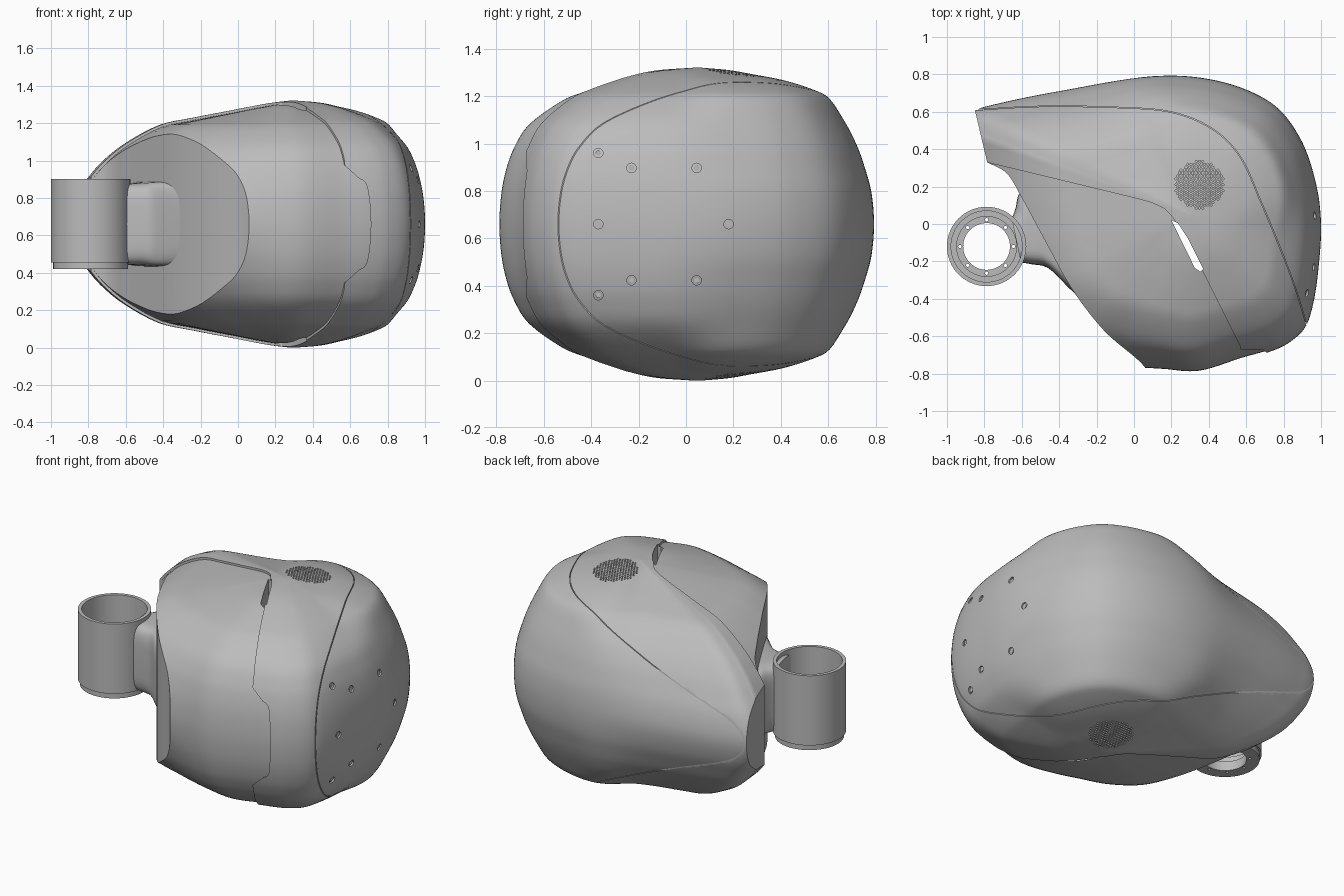
import bpy, bmesh, math
from mathutils import Vector, Matrix

if "Cube" in bpy.data.objects:
    bpy.data.objects.remove(bpy.data.objects["Cube"])

MID = 0.66
CENTRE = Vector((0.3, 0.05))
grey = bpy.data.materials.new("satin grey")
grey.use_nodes = True
grey.diffuse_color = (0.5, 0.5, 0.5, 1)
grey.node_tree.nodes["Principled BSDF"].inputs["Base Color"].default_value = (0.5, 0.5, 0.5, 1)


def spline(points, steps=8):
    """Smooth open curve through points."""
    p = [Vector(q) for q in points]
    p = [2 * p[0] - p[1]] + p + [2 * p[-1] - p[-2]]
    out = []
    for a, b, c, d in zip(p, p[1:], p[2:], p[3:]):
        for i in range(steps):
            t = i / steps
            out.append(0.5 * (2 * b + (c - a) * t + (2 * a - 5 * b + 4 * c - d) * t * t
                              + (3 * b - a - 3 * c + d) * t ** 3))
    return out + [p[-2]]


def finish(bm, name):
    bmesh.ops.recalc_face_normals(bm, faces=bm.faces)
    mesh = bpy.data.meshes.new(name)
    bm.to_mesh(mesh)
    bm.free()
    obj = bpy.data.objects.new(name, mesh)
    bpy.context.collection.objects.link(obj)
    mesh.materials.append(grey)
    return obj


def loft(name, rings):
    """Closed skin through rings of equal point count."""
    bm = bmesh.new()
    loops = [[bm.verts.new(p) for p in ring] for ring in rings]
    n = len(loops[0])
    for a, b in zip(loops, loops[1:]):
        for i in range(n):
            j = (i + 1) % n
            bm.faces.new((a[i], a[j], b[j], b[i]))
    bm.faces.new(loops[0])
    bm.faces.new(loops[-1])
    return finish(bm, name)


def prism(name, outline, low=-1, high=2, upright=False):
    """Outline extruded along z, or along y when upright."""
    place = (lambda p, h: (p[0], h, p[1])) if upright else (lambda p, h: (p[0], p[1], h))
    return loft(name, [[place(p, h) for p in outline] for h in (low, high)])


def cylinders(name, items, sides):
    """Many cylinders in one mesh: (centre, radius, depth, axis)."""
    bm = bmesh.new()
    for centre, radius, depth, axis in items:
        turn = Vector((0, 0, 1)).rotation_difference(Vector(axis)).to_matrix().to_4x4()
        bmesh.ops.create_cone(bm, cap_ends=True, segments=sides, radius1=radius, radius2=radius,
                              depth=depth, matrix=Matrix.Translation(centre) @ turn)
    return finish(bm, name)


def boolean(obj, cutter, op="DIFFERENCE", keep=False):
    mod = obj.modifiers.new("cut", "BOOLEAN")
    mod.operation, mod.object, mod.solver = op, cutter, "EXACT"
    bpy.context.view_layer.objects.active = obj
    bpy.ops.object.modifier_apply(modifier=mod.name)
    if not keep:
        bpy.data.objects.remove(cutter)


def smooth(obj, angle=30):
    bpy.ops.object.select_all(action="DESELECT")
    obj.select_set(True)
    bpy.context.view_layer.objects.active = obj
    bpy.ops.object.shade_smooth_by_angle(angle=math.radians(angle))


def ease(x):
    x = min(1, max(0, x))
    return x * x * (3 - 2 * x)


# Plan outline of the whole shell, and the vertical cut at the arm
PLAN = [(-.92, .5), (-.86, .6), (-.7, .65), (-.4, .71), (.1, .79), (.45, .765), (.73, .65),
        (.885, .465), (.97, .23), (1, 0), (.985, -.25), (.955, -.44), (.91, -.56), (.82, -.64),
        (.72, -.685), (.58, -.725), (.35, -.795), (.15, -.785), (-.1, -.765), (-.42, -.71),
        (-.68, -.54), (-.81, -.25), (-.87, .05), (-.9, .3), (-.92, .5)]
outline = spline(PLAN)[:-1]
arm_cut = spline([(.1, -.83), (.03, -.735), (-.16, -.57), (-.33, -.35), (-.47, -.1), (-.6, .14),
                  (-.68, .27), (-.785, .33)]) \
    + [Vector(p) for p in ((-.857, .635), (-1.2, .635), (-1.2, -1.2), (.1, -1.2))]

# Plan scale at each height, for the back right corner, the front and the arm end
LEVELS = (0, .2, .36, .5, .65, .8, .86, .92, .96, .985, 1)
DOMED = (1, .985, .945, .9, .835, .755, .66, .49, .3, .17, .02)
FRONT = (1, .99, .965, .925, .85, .69, .58, .43, .31, .19, .02)
ARM_END = (1, .97, .91, .845, .745, .595, .45, .28, .17, .09, .02)


def profile(scales):
    upper = list(zip(scales, LEVELS))
    return spline([(s, -t) for s, t in reversed(upper[1:])] + upper, 4)


def shell(name, plan=1.0, tall=1.0):
    rings = []
    for dome, front, end in zip(profile(DOMED), profile(FRONT), profile(ARM_END)):
        ring = []
        for p in outline:
            d = p - CENTRE
            u = d.normalized()
            w = ease((0.6 * u.x + 0.8 * u.y - 0.35) / 0.5)
            v = ease(-1.15 * u.x)
            q = CENTRE + d * plan * (w * dome.x + (1 - w) * (v * end.x + (1 - v) * front.x))
            ring.append((q.x, q.y, MID + MID * tall * dome.y))
        rings.append(ring)
    obj = loft(name, rings)
    boolean(obj, prism("arm_cutter", arm_cut))
    return obj


# Outer panels split along plan seams, over a slightly smaller front cover
REAR_SEAM = [(-.87, .61), (-.5, .63), (-.1, .625), (.2, .6), (.42, .51), (.57, .36),
             (.68, .12), (.78, -.12), (.86, -.33), (.925, -.54)]
seam = spline(REAR_SEAM)
gap = Vector((-.003, -.003))
lip = [(-1.2, .44), (-.78, .328), (.02, .135)] + spline([(.1, .112), (.17, .075), (.23, 0), (.32, -.16)]) \
    + [(.57, -.66), (.6, -1)]
housing_plan = lip + [(1.1, -1), (1, -.62)] + [p + gap for p in reversed(seam)] + [(-1.2, .607)]
rear_plan = [(-1.2, .61)] + list(seam) + [(1.2, -.62), (1.2, 1.2), (-1.2, 1.2)]

front_cover = shell("front_cover", 0.987, 0.98)
housing = shell("middle_housing")
boolean(housing, prism("housing_region", housing_plan), "INTERSECT")
rear_shell = shell("rear_shell")
boolean(rear_shell, prism("rear_region", rear_plan), "INTERSECT")

# Stepped notch in the front lip of the housing
notch = spline([(.55, .99), (.585, .96), (.64, .91), (.69, .86), (.71, .66),
                (.69, .46), (.64, .41), (.585, .36), (.55, .33)]) + [Vector((.3, .33)), Vector((.3, .99))]
boolean(housing, prism("notch_cutter", notch, -1.2, -.5, upright=True))

# Vent slot beside the lip, open from top to bottom
slot = [(.2, .02), (.235, .005), (.29, -.08), (.37, -.24), (.355, -.255), (.325, -.235)]
slot_cutter = prism("slot_cutter", slot)
for part in (front_cover, housing):
    boolean(part, slot_cutter, keep=True)
bpy.data.objects.remove(slot_cutter)

# Round perforated grilles on the top and the underside
pitch, reach = .018, .13
holes = []
for row in range(-8, 9):
    for col in range(-8, 9):
        x, y = (col + 0.5 * (row % 2)) * pitch, row * pitch * 0.87
        if math.hypot(x, y) < reach:
            holes += [((.35 + x, .21 + y, z), .0055, .25, (0, 0, 1)) for z in (MID - .66, MID + .66)]
boolean(housing, cylinders("grille_cutter", holes, 8))

# Screw holes on the left side, each with a recessed screw
spots = [(-.37, dz) for dz in (-.3, 0, .3)] + [(.18, 0)]
spots += [(y, dz) for y in (-.23, .045) for dz in (-.237, .237)]
hits = [rear_shell.ray_cast(Vector((2, y, MID + dz)), Vector((-1, 0, 0)))[1] for y, dz in spots]
boolean(rear_shell, cylinders("screw_cutter", [(h, .02, .06, (1, 0, 0)) for h in hits], 20))
screws = cylinders("side_screws", [(h - Vector((.022, 0, 0)), .011, .03, (1, 0, 0)) for h in hits], 16)

# Clamp ring: hollow sleeve with a drilled flange at the bottom
HUB = Vector((-.788, -.12, 0))
PROFILE = [(.212, .455), (.212, .9), (.19, .9), (.19, .53), (.16, .53), (.16, .48),
           (.125, .48), (.125, .42), (.2, .42), (.2, .455)]
sides = 64
bm = bmesh.new()
rows = [[bm.verts.new(HUB + Vector((r * math.cos(a), r * math.sin(a), z))) for r, z in PROFILE]
        for a in (math.tau * i / sides for i in range(sides))]
for i in range(sides):
    a, b = rows[i], rows[(i + 1) % sides]
    for j in range(len(PROFILE)):
        k = (j + 1) % len(PROFILE)
        bm.faces.new((a[j], a[k], b[k], b[j]))
ring = finish(bm, "clamp_ring")
bolts = []
for i in range(8):
    a = math.tau * i / 8
    bolts.append((HUB + Vector((.143 * math.cos(a), .143 * math.sin(a), .46)), .009, .2, (0, 0, 1)))
boolean(ring, cylinders("bolt_cutter", bolts, 12))

# Flared neck joining the ring to the shell
left = spline([(-.655, .035), (-.645, .05), (-.632, .09), (-.615, .16), (-.56, .2)], 4)
right = spline([(-.605, -.205), (-.55, -.215), (-.46, -.235), (-.36, -.33), (-.27, -.42)], 4)
sections = []
for k, (a, b) in enumerate(zip(left, right)):
    half = .215 + .02 * (k / len(left)) ** 2
    section = []
    for i in range(40):
        c, s = math.cos(math.tau * i / 40), math.sin(math.tau * i / 40)
        p = a.lerp(b, 0.5 + 0.5 * math.copysign(abs(c) ** 0.45, c))
        section.append((p.x, p.y, MID + half * math.copysign(abs(s) ** 0.45, s)))
    sections.append(section)
neck = loft("arm_neck", sections)

for part in (front_cover, housing, rear_shell, screws, ring, neck):
    smooth(part)
